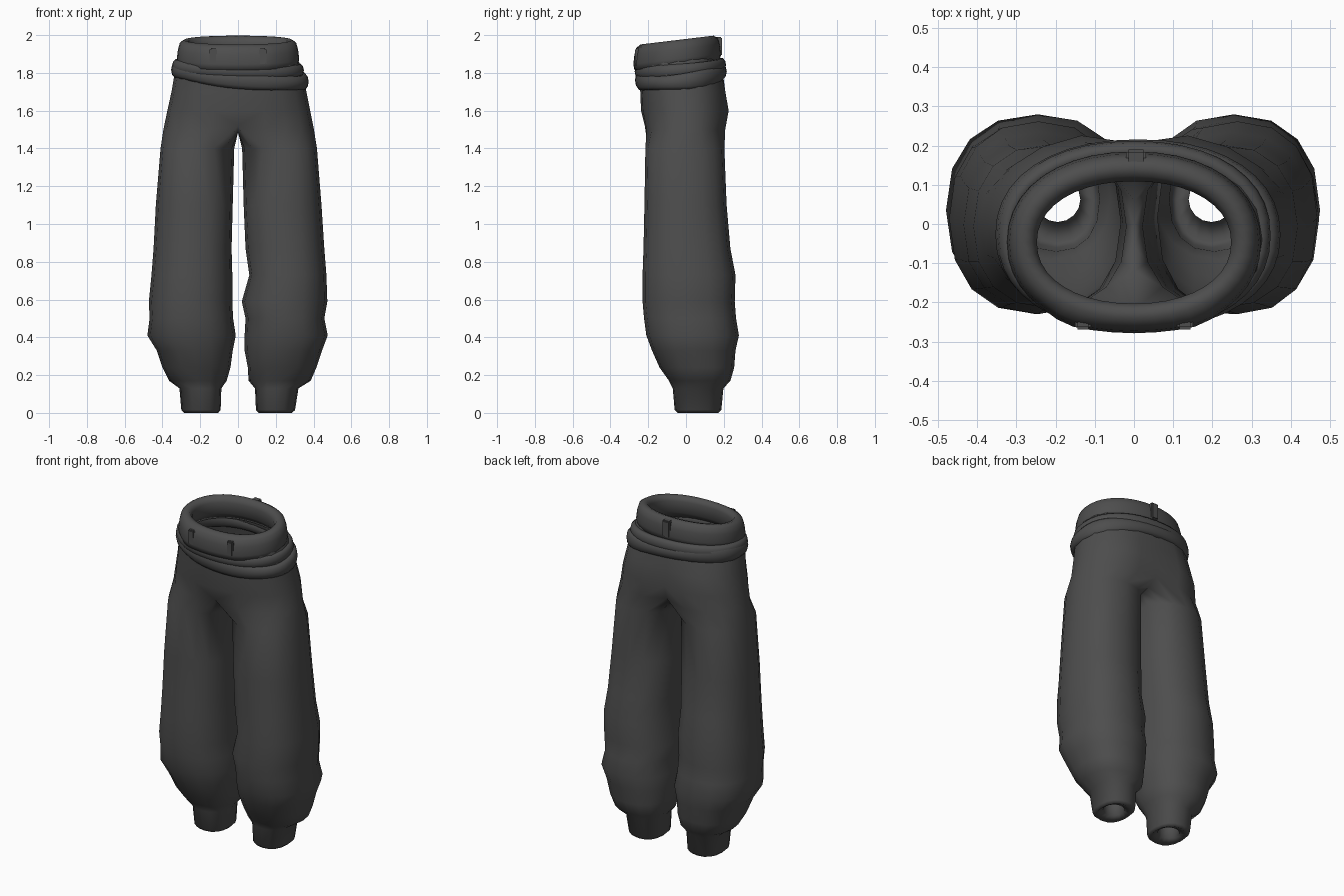
import bpy, bmesh, math
from math import cos, sin, radians, pi

if "Cube" in bpy.data.objects:
    bpy.data.objects.remove(bpy.data.objects["Cube"])

cloth = bpy.data.materials.new("charcoal cloth")
cloth.diffuse_color = (0.075, 0.075, 0.075, 1)
cloth.use_nodes = True
cloth.node_tree.nodes["Principled BSDF"].inputs["Base Color"].default_value = cloth.diffuse_color


def finish(bm, name, angle=None):
    bmesh.ops.remove_doubles(bm, verts=bm.verts, dist=0.0005)
    bmesh.ops.recalc_face_normals(bm, faces=bm.faces)
    for f in bm.faces:
        f.smooth = True
    me = bpy.data.meshes.new(name)
    bm.to_mesh(me)
    bm.free()
    me.materials.append(cloth)
    ob = bpy.data.objects.new(name, me)
    bpy.context.collection.objects.link(ob)
    if angle:
        bpy.context.view_layer.objects.active = ob
        ob.select_set(True)
        bpy.ops.object.shade_smooth_by_angle(angle=radians(angle))
        ob.select_set(False)
    return ob


def power(v, n=2.3):
    return 0.0 if abs(v) < 1e-6 else math.copysign(abs(v) ** (2 / n), v)


def bridge(bm, a, b, closed):
    n = len(a)
    for i in range(n if closed else n - 1):
        j = (i + 1) % n
        bm.faces.new((a[i], a[j], b[j], b[i]))


# leg sections: z, left outer, left inner, right outer, right inner, front y, back y
LEG = [
    (0.00, .285, .105, .285, .110, -.045, .170),
    (0.015, .300, .092, .302, .095, -.060, .187),
    (0.13, .310, .088, .320, .090, -.070, .198),
    (0.17, .365, .060, .385, .056, -.090, .235),
    (0.24, .400, .040, .415, .052, -.140, .255),
    (0.33, .430, .028, .445, .035, -.180, .262),
    (0.41, .480, .012, .475, .035, -.210, .280),
    (0.50, .468, .026, .457, .040, -.222, .265),
    (0.59, .472, .030, .473, .020, -.230, .258),
    (0.73, .458, .030, .468, .060, -.230, .262),
    (0.87, .447, .034, .457, .040, -.225, .235),
    (1.10, .435, .028, .442, .030, -.220, .215),
    (1.40, .410, .020, .418, .022, -.215, .203),
]
# pelvis sections: z, left x, right x, front y, back y
PELVIS = [
    (1.50, .395, .402, -.218, .217),
    (1.60, .374, .382, -.238, .236),
    (1.70, .352, .362, -.242, .218),
    (1.80, .335, .345, -.250, .195),
    (1.90, .315, .315, -.262, .165),
]

# trousers body: two legs joined at the crotch, opening into the pelvis
bm = bmesh.new()
for s in (-1, 1):
    loops = []
    z, *rest = LEG[0]
    o, i = rest[0:2] if s < 0 else rest[2:4]
    hx, hy = (o + i) / 2, .063
    # inside lip of the cuff
    for r, lz in ((.058, .09), (.06, .02)):
        loops.append([bm.verts.new((s * (hx + r * cos(radians(-112.5 + 22.5 * k))),
                                    hy + r * sin(radians(-112.5 + 22.5 * k)), lz))
                      for k in range(16)])
    for z, lo, li, ro, ri, y0, y1 in LEG:
        o, i = (lo, li) if s < 0 else (ro, ri)
        ring = []
        for k in range(16):
            a = radians(-112.5 + 22.5 * k)
            ring.append(bm.verts.new((s * ((o + i) / 2 + (o - i) / 2 * power(cos(a))),
                                      (y0 + y1) / 2 + (y1 - y0) / 2 * power(sin(a)), z)))
        loops.append(ring)
    # half rings above the crotch
    halves = []
    for z, lx, rx, y0, y1 in PELVIS:
        arc = []
        for k in range(11):
            a = radians(-90 + 18 * k)
            y = (y0 + y1) / 2 + (y1 - y0) / 2 * power(sin(a))
            x = (lx if s < 0 else rx) * power(cos(a))
            zz = z + (.02 if z < 1.55 and k in (0, 10) else 0)
            if k == 10 and 1.45 < z < 1.75:
                y -= .03                      # dip between the buttocks
            if z > 1.85:
                zz += .1 * (y - .17)
            arc.append(bm.verts.new((s * x, y, zz)))
        halves.append(arc)
    # crotch strip on the centre line
    seam = [bm.verts.new((0, .12 - .06 * j, 1.485)) for j in range(5)]
    loops.append(halves[0] + seam)
    for a, b in zip(loops, loops[1:]):
        bridge(bm, a, b, True)
    for a, b in zip(halves, halves[1:]):
        bridge(bm, a, b, False)
finish(bm, "trousers_body")


def hoop(name, profile, place, n=40):
    """Sweep a closed profile of (outward, up) points round the waist."""
    bm = bmesh.new()
    rings = []
    for j in range(n):
        a = 2 * pi * j / n
        rings.append([bm.verts.new(place(a, r, z)) for r, z in profile])
    for j in range(n):
        bridge(bm, rings[j], rings[(j + 1) % n], True)
    return finish(bm, name)


# waistband: thick rolled band, lower at the front
def band_place(a, r, z):
    bump = .008 * max(0, cos(6 * a)) if sin(a) < 0 and r > 0 else 0
    y = -.047 + (.208 + r + bump) * power(sin(a), 2.15)
    return ((.30 + r) * power(cos(a), 2.15), y, z + .12 * (y - .17))


hoop("waistband", [(-.015, 1.855), (.018, 1.87), (.024, 1.90), (.018, 1.95), (.008, 1.985),
                   (-.015, 2.0), (-.038, 1.995), (-.052, 1.97), (-.045, 1.90)], band_place)


def oval(w, h, n=10):
    return [(w * cos(2 * pi * k / n), h * sin(2 * pi * k / n)) for k in range(n)]


# upper gathered fold, nearly level
hoop("upper_fold", oval(.024, .036), lambda a, r, z: (
    (.325 + r) * power(cos(a), 2.2),
    -.030 + (.218 + r) * power(sin(a), 2.2),
    1.825 + z - .012 * cos(a) + .018 * sin(a)))

# lower draped fold, sagging to the wearer's side at the front
hoop("lower_fold", oval(.026, .044), lambda a, r, z: (
    .010 + (.338 + r) * power(cos(a), 2.2),
    -.027 + (.217 + r) * power(sin(a), 2.2),
    1.785 + z * (1 + .15 * sin(3 * a)) - .032 * cos(a) + .022 * sin(a)))


# belt loops: two at the front, one at the back
def belt_loop(name, x, y, z, w, d, h):
    bm = bmesh.new()
    bmesh.ops.create_cube(bm, size=1)
    for v in bm.verts:
        v.co = (x + v.co.x * w, y + v.co.y * d, z + v.co.z * h)
    bmesh.ops.bevel(bm, geom=bm.edges[:], offset=.006, segments=2, affect='EDGES')
    finish(bm, name, 40)


for side, x in (("left", -.13), ("right", .13)):
    belt_loop("front_loop_" + side, x, -.252, 1.885, .04, .035, .09)
belt_loop("back_loop", .005, .165, 1.94, .05, .05, .10)
